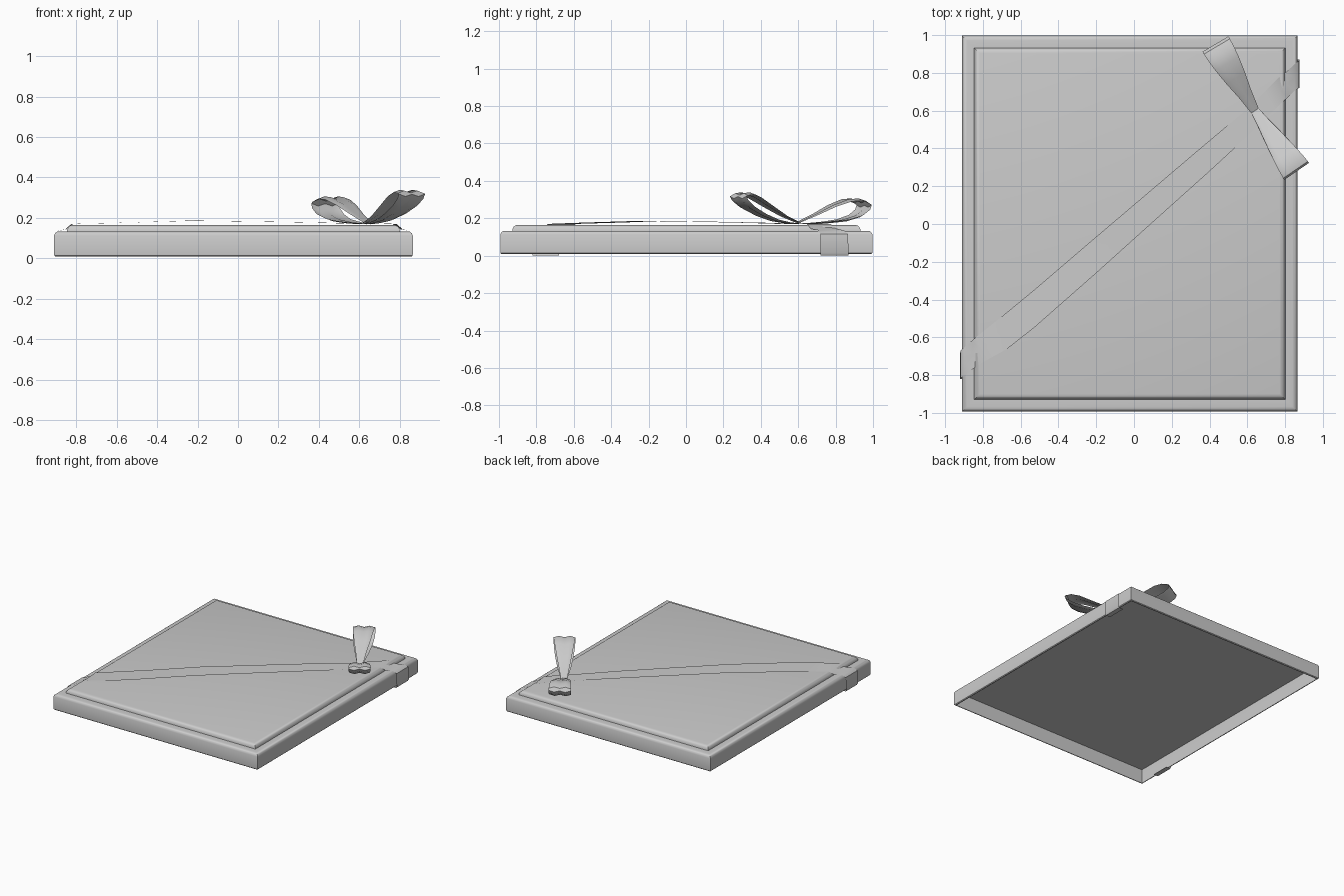
import bpy, bmesh, math
from mathutils import Vector


def finish(name, bm, angle, fix_normals=True):
    if fix_normals:
        bmesh.ops.recalc_face_normals(bm, faces=bm.faces)
    me = bpy.data.meshes.new(name)
    bm.to_mesh(me)
    bm.free()
    ob = bpy.data.objects.new(name, me)
    bpy.context.collection.objects.link(ob)
    bpy.ops.object.select_all(action='DESELECT')
    ob.select_set(True)
    bpy.context.view_layer.objects.active = ob
    bpy.ops.object.shade_smooth_by_angle(angle=math.radians(angle))
    return ob


def grid(bm, rows, closed=False):
    """Bridge successive rows of points with quads."""
    vs = [[bm.verts.new(p) for p in r] for r in rows]
    n = len(vs[0])
    for a, b in zip(vs, vs[1:]):
        for i in range(n if closed else n - 1):
            j = (i + 1) % n
            bm.faces.new((a[i], a[j], b[j], b[i]))
    return vs


X0, X1, Y0, Y1 = -0.91, 0.865, -0.993, 0.997


def rect(inset, z):
    return [(X0 + inset, Y0 + inset, z), (X1 - inset, Y0 + inset, z),
            (X1 - inset, Y1 - inset, z), (X0 + inset, Y1 - inset, z)]


# Open-bottomed box: ceiling, inner wall, lip, outer wall, rounded rim
bm = bmesh.new()
v = grid(bm, [rect(i, z) for i, z in [
    (0.010, 0.122), (0.010, 0.018), (0.012, 0.009), (0.006, 0.009), (0.001, 0.014),
    (0, 0.022), (0, 0.112), (0.005, 0.124), (0.014, 0.131), (0.026, 0.133),
    (0.066, 0.133)]], True)
bm.faces.new(v[0])
finish("lid_box", bm, 35)

# Raised panel with a rounded edge
bm = bmesh.new()
v = grid(bm, [rect(i, z) for i, z in [
    (0.064, 0.131), (0.065, 0.142), (0.071, 0.154), (0.081, 0.162), (0.094, 0.165)]], True)
bm.faces.new(v[-1])
finish("raised_panel", bm, 35)

# Diagonal ribbon: left-hand edge xy, right-hand edge xy, height
band = [
    ((-0.875, -0.68), (-0.875, -0.82), 0.002), ((-0.912, -0.68), (-0.912, -0.82), 0.001),
    ((-0.920, -0.68), (-0.920, -0.82), 0.015), ((-0.918, -0.67), (-0.918, -0.815), 0.115),
    ((-0.900, -0.655), (-0.900, -0.805), 0.134), ((-0.855, -0.615), (-0.850, -0.765), 0.143),
    ((-0.825, -0.59), (-0.815, -0.74), 0.170), ((-0.70, -0.49), (-0.67, -0.66), 0.173),
    ((-0.53, -0.35), (-0.53, -0.55), 0.177), ((-0.25, -0.11), (-0.20, -0.26), 0.186),
    ((0.05, 0.145), (0.10, 0.01), 0.182), ((0.35, 0.40), (0.39, 0.27), 0.177),
    ((0.60, 0.61), (0.64, 0.50), 0.170), ((0.69, 0.70), (0.74, 0.60), 0.172),
    ((0.765, 0.775), (0.785, 0.645), 0.169), ((0.805, 0.805), (0.815, 0.67), 0.143),
    ((0.850, 0.845), (0.850, 0.705), 0.136), ((0.874, 0.865), (0.874, 0.72), 0.115),
    ((0.876, 0.87), (0.876, 0.72), 0.015), ((0.868, 0.87), (0.868, 0.72), 0.001),
    ((0.830, 0.87), (0.830, 0.72), 0.002)]
bm = bmesh.new()
grid(bm, [[Vector((*a, z)).lerp(Vector((*b, z)), t) for t in (0, 0.5, 1)]
          for a, b, z in band])
finish("ribbon_band", bm, 40)


def bow_loop(name, tip, profile):
    """Pinched ribbon loop from the knot to a tip; profile is (reach, z, half width)."""
    knot = Vector((0.64, 0.60, 0))
    d = (Vector((*tip, 0)) - knot).normalized()
    side = Vector((d.y, -d.x, 0))
    rows = []
    for k, (s, z, w) in enumerate(profile):
        sign = -1 if k < len(profile) / 2 else 1
        rows.append([knot + d * s + side * (w * t) + Vector((0, 0, z + sign * c * w))
                     for t, c in ((-1, -0.08), (-0.5, 0.08), (0, -0.06), (0.5, 0.08), (1, -0.08))])
    bm = bmesh.new()
    grid(bm, rows)
    finish(name, bm, 40)


bow_loop("bow_loop_back", (0.43, 0.955), [
    (-0.01, 0.170, 0.022), (0.08, 0.172, 0.034), (0.18, 0.178, 0.052), (0.28, 0.189, 0.068),
    (0.36, 0.212, 0.078), (0.40, 0.240, 0.080), (0.41, 0.265, 0.080), (0.395, 0.287, 0.080),
    (0.35, 0.300, 0.078), (0.29, 0.296, 0.072), (0.20, 0.266, 0.058), (0.10, 0.220, 0.038),
    (-0.01, 0.175, 0.022)])
bow_loop("bow_loop_front", (0.86, 0.28), [
    (-0.01, 0.170, 0.022), (0.07, 0.175, 0.034), (0.16, 0.189, 0.050), (0.25, 0.218, 0.064),
    (0.33, 0.255, 0.074), (0.375, 0.288, 0.078), (0.39, 0.312, 0.079), (0.38, 0.328, 0.079),
    (0.34, 0.333, 0.076), (0.28, 0.314, 0.068), (0.18, 0.260, 0.052), (0.09, 0.213, 0.036),
    (-0.01, 0.175, 0.022)])
